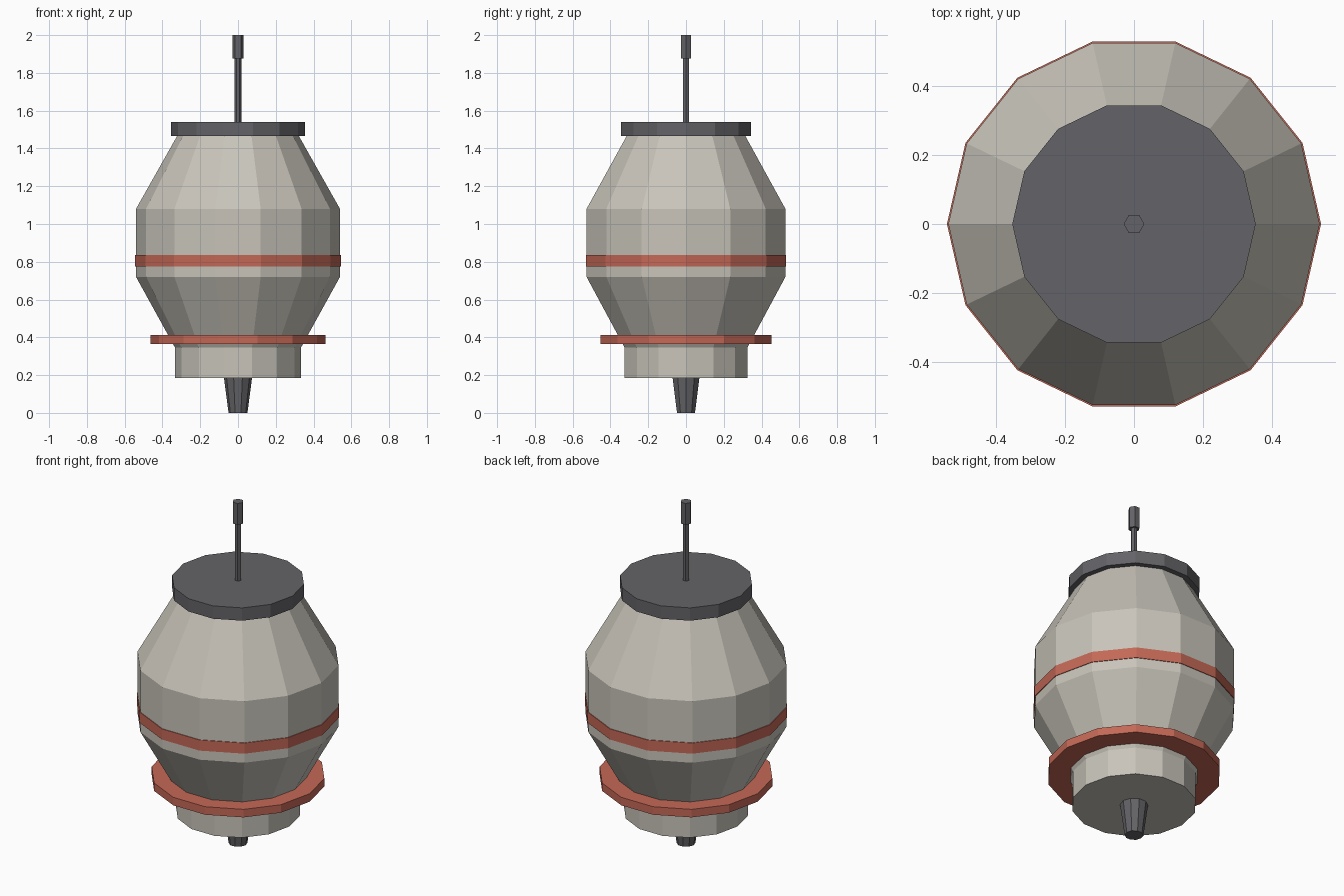
import bpy, bmesh
from math import cos, sin, tau

cube = bpy.data.objects.get("Cube")
if cube:
    bpy.data.objects.remove(cube, do_unlink=True)


def material(name, rgb):
    mat = bpy.data.materials.new(name)
    mat.use_nodes = True
    color = (*rgb, 1)
    mat.diffuse_color = color
    mat.node_tree.nodes["Principled BSDF"].inputs["Base Color"].default_value = color
    return mat


def lathe(name, sides, profile, mat):
    """Closed, flat-faced solid turned from (radius, height) points."""
    bm = bmesh.new()
    rings = [[bm.verts.new((r * cos(tau * i / sides), r * sin(tau * i / sides), z))
              for i in range(sides)] for r, z in profile]
    for low, high in zip(rings, rings[1:]):
        for i in range(sides):
            j = (i + 1) % sides
            bm.faces.new((low[i], low[j], high[j], high[i]))
    bm.faces.new(rings[0][::-1])
    bm.faces.new(rings[-1])
    mesh = bpy.data.meshes.new(name)
    bm.to_mesh(mesh)
    bm.free()
    mesh.materials.append(mat)
    obj = bpy.data.objects.new(name, mesh)
    bpy.context.collection.objects.link(obj)
    return obj


def disc(name, sides, radius, bottom, top, mat):
    return lathe(name, sides, [(radius, bottom), (radius, top)], mat)


shell = material("warm grey", (0.578, 0.552, 0.491))
dark = material("dark grey", (0.127, 0.127, 0.138))
red = material("brick red", (0.552, 0.138, 0.093))

SIDES = 14

# Barrel hull with its straight lower skirt
lathe("hull", SIDES, [(0.333, 0.185), (0.333, 0.345), (0.54, 0.72),
                      (0.54, 1.08), (0.32, 1.47)], shell)

# Lid and coloured rings
disc("lid", SIDES, 0.354, 1.465, 1.54, dark)
disc("waist_band", SIDES, 0.544, 0.775, 0.837, red)
disc("lower_flange", SIDES, 0.464, 0.365, 0.412, red)

# Nozzle under the hull
lathe("nozzle", 10, [(0.05, 0), (0.075, 0.19)], dark)

# Antenna and its tip
disc("antenna_rod", 6, 0.018, 1.53, 1.88, dark)
disc("antenna_tip", 6, 0.03, 1.875, 2.0, dark)
